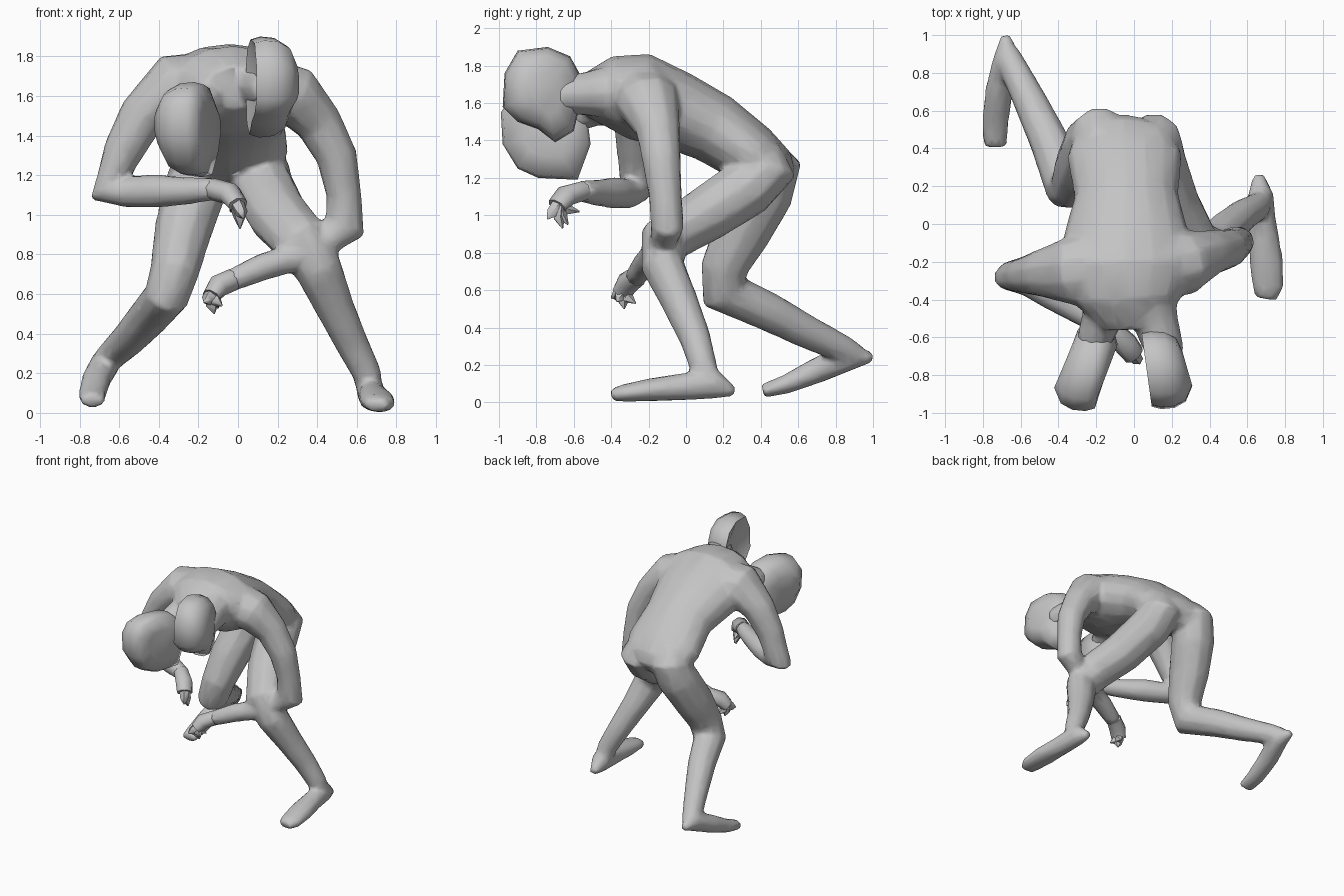
import bpy, bmesh, math
from mathutils import Vector

cube = bpy.data.objects.get("Cube")
if cube:
    bpy.data.objects.remove(cube, do_unlink=True)

skin = bpy.data.materials.new("plain grey")
skin.use_nodes = True
grey = (.55, .55, .55, 1)
skin.diffuse_color = grey
skin.node_tree.nodes["Principled BSDF"].inputs["Base Color"].default_value = grey

X_AXIS, Y_AXIS = Vector((1, 0, 0)), Vector((0, 1, 0))


def select_only(objects):
    bpy.ops.object.select_all(action='DESELECT')
    for obj in objects:
        obj.select_set(True)
    bpy.context.view_layer.objects.active = objects[0]


def build_from_rings(name, rings, crease=60):
    """Skin a list of equally sized point rings into one closed object."""
    bm = bmesh.new()
    loops = [[bm.verts.new(point) for point in ring] for ring in rings]
    for lower, upper in zip(loops, loops[1:]):
        count = len(lower)
        for i in range(count):
            j = (i + 1) % count
            bm.faces.new((lower[i], lower[j], upper[j], upper[i]))
    bm.faces.new(loops[0][::-1])
    bm.faces.new(loops[-1])
    bmesh.ops.recalc_face_normals(bm, faces=bm.faces)
    mesh = bpy.data.meshes.new(name)
    bm.to_mesh(mesh)
    bm.free()
    mesh.materials.append(skin)
    obj = bpy.data.objects.new(name, mesh)
    bpy.context.collection.objects.link(obj)
    select_only([obj])
    bpy.ops.object.shade_smooth_by_angle(angle=math.radians(crease))
    return obj


def limb(name, sections, side=X_AXIS, sides=10):
    """Loft ovals along a path; a section is x, y, z, radius[, second radius]."""
    centres = [Vector(s[:3]) for s in sections]
    rings = []
    for i, section in enumerate(sections):
        into = centres[i] - centres[max(i - 1, 0)]
        out = centres[min(i + 1, len(centres) - 1)] - centres[i]
        along = (into.normalized() + out.normalized()).normalized()
        side = (side - along * side.dot(along)).normalized()
        up = along.cross(side)
        wide, deep = section[3], section[-1]
        ring = []
        for k in range(sides):
            angle = math.tau * k / sides
            ring.append(centres[i] + side * wide * math.cos(angle)
                        + up * deep * math.sin(angle))
        rings.append(ring)
    return build_from_rings(name, rings)


def half_head(name, profile, inner, slant, outward, dish):
    """Half of a split head: a dished or bulged inner side, a domed outer side."""
    mid_y = sum(p[0] for p in profile) / len(profile)
    mid_z = sum(p[1] for p in profile) / len(profile)
    layers = ((dish, .5), (0, .94), (.05, 1), (.12, .97), (.18, .82), (.215, .45))
    rings = []
    for depth, scale in layers:
        rings.append([(inner + slant * (y - mid_y) + outward * depth,
                       mid_y + (y - mid_y) * scale,
                       mid_z + (z - mid_z) * scale) for y, z in profile])
    return build_from_rings(name, rings, 70)


def hand(name, wrist, palm, knuckle, tips):
    """A short palm with curled, pointed fingers."""
    limb(name + "_palm", [(*wrist, .056), (*palm, .066, .058),
                          (*knuckle, .06, .045)], Y_AXIS, 8)
    root_a, root_b = Vector(palm), Vector(knuckle)
    for i, tip in enumerate(tips):
        tip = Vector(tip)
        start = root_a.lerp(root_b, .7)
        bend = start.lerp(tip, .5) + (root_b - root_a) * .25
        limb(f"{name}_finger_{i}", [(*start, .04), (*bend, .031), (*tip, .004)],
             Y_AXIS, 5)


# Hunched torso, from the hips to the base of the necks
torso = limb("torso", [
    (-.04, .545, 1.20, .14, .06),
    (-.05, .49, 1.24, .25, .12),
    (-.05, .36, 1.32, .305, .165),
    (-.04, .15, 1.465, .275, .19),
    (-.04, -.05, 1.56, .33, .21),
    (-.04, -.25, 1.635, .37, .235),
    (-.03, -.40, 1.655, .29, .195),
    (-.02, -.55, 1.64, .15, .11),
], X_AXIS, 16)

# Forked necks
right_neck = limb("right_neck", [(-.08, -.34, 1.64, .17), (-.17, -.50, 1.58, .11),
                                 (-.22, -.64, 1.52, .09)])
left_neck = limb("left_neck", [(.05, -.34, 1.66, .17), (.12, -.53, 1.65, .12),
                               (.17, -.70, 1.64, .10)])

# Two head halves, outlined from the side
half_head("right_head", [
    (-.51, 1.38), (-.53, 1.54), (-.65, 1.65), (-.80, 1.67), (-.93, 1.64),
    (-.99, 1.55), (-.98, 1.38), (-.90, 1.25), (-.79, 1.20), (-.58, 1.19),
], -.165, .19, -1, -.03)
half_head("left_head", [
    (-.56, 1.62), (-.57, 1.76), (-.62, 1.85), (-.74, 1.90), (-.90, 1.88),
    (-.97, 1.76), (-.98, 1.58), (-.90, 1.50), (-.79, 1.46), (-.70, 1.39),
    (-.60, 1.45),
], .065, -.13, 1, .04)

# Arms, shoulder to wrist
right_arm = limb("right_arm", [
    (-.16, -.22, 1.64, .20, .19), (-.33, -.25, 1.65, .185, .165),
    (-.485, -.26, 1.50, .13, .12), (-.575, -.27, 1.33, .10, .105),
    (-.645, -.27, 1.13, .085, .115), (-.55, -.31, 1.115, .08),
    (-.42, -.38, 1.12, .085), (-.27, -.47, 1.12, .072), (-.12, -.56, 1.13, .058),
], Y_AXIS)
left_arm = limb("left_arm", [
    (.12, -.22, 1.63, .19, .18), (.29, -.20, 1.60, .17, .155),
    (.41, -.15, 1.46, .12), (.50, -.13, 1.29, .105), (.535, -.11, 1.10, .09),
    (.54, -.10, .94, .09, .11), (.45, -.12, .87, .075),
    (.30, -.17, .79, .075), (.12, -.22, .735, .07), (-.03, -.27, .67, .058),
], Y_AXIS)

# Clawed hands
hand("right_hand", (-.13, -.55, 1.13), (-.04, -.64, 1.105), (.0, -.69, 1.05),
     [(.01, -.66, .93), (.03, -.74, .98), (.0, -.63, .95), (-.04, -.57, 1.02)])
hand("left_hand", (-.02, -.26, .675), (-.10, -.31, .64), (-.135, -.34, .59),
     [(-.12, -.33, .50), (-.17, -.40, .56), (-.10, -.27, .53), (-.08, -.37, .54)])

# Legs, buttock to ankle
right_leg = limb("right_leg", [
    (-.18, .43, 1.37, .08), (-.18, .47, 1.27, .15), (-.22, .42, 1.12, .16),
    (-.28, .30, .91, .145, .155), (-.32, .205, .72, .125, .13),
    (-.36, .205, .59, .115, .135), (-.45, .44, .485, .105),
    (-.55, .65, .375, .09), (-.65, .85, .28, .075), (-.67, .91, .25, .06),
])
left_leg = limb("left_leg", [
    (.09, .41, 1.36, .09), (.10, .44, 1.25, .155), (.12, .33, 1.15, .16),
    (.20, .10, 1.0, .155, .15), (.32, -.115, .865, .145, .14),
    (.405, -.125, .73, .125, .115), (.49, -.03, .53, .10), (.58, .05, .34, .085),
    (.65, .09, .20, .075), (.67, .12, .09, .065),
])

# Feet, heel to toe
right_foot = limb("right_foot", [
    (-.68, 1.0, .24, .025), (-.67, .88, .25, .075, .08),
    (-.715, .70, .17, .075, .07), (-.735, .53, .095, .072, .052),
    (-.735, .41, .06, .062, .038),
])
left_foot = limb("left_foot", [
    (.66, .26, .055, .03, .025), (.67, .15, .10, .07, .085),
    (.68, .00, .085, .075, .075), (.70, -.20, .066, .092, .062),
    (.71, -.33, .05, .086, .048), (.70, -.395, .04, .06, .035),
])

# Fuse the flesh parts into one continuous low-poly body
select_only([torso, right_neck, left_neck, right_arm, left_arm,
             right_leg, left_leg, right_foot, left_foot])
bpy.ops.object.join()
torso.name = "body"
fuse = torso.modifiers.new("fuse", 'REMESH')
fuse.mode = 'VOXEL'
fuse.voxel_size = .016
fuse.use_smooth_shade = True
soften = torso.modifiers.new("soften", 'SMOOTH')
soften.factor = .5
soften.iterations = 5
reduce = torso.modifiers.new("reduce", 'DECIMATE')
reduce.ratio = .1
for modifier in (fuse, soften, reduce):
    bpy.ops.object.modifier_apply(modifier=modifier.name)
